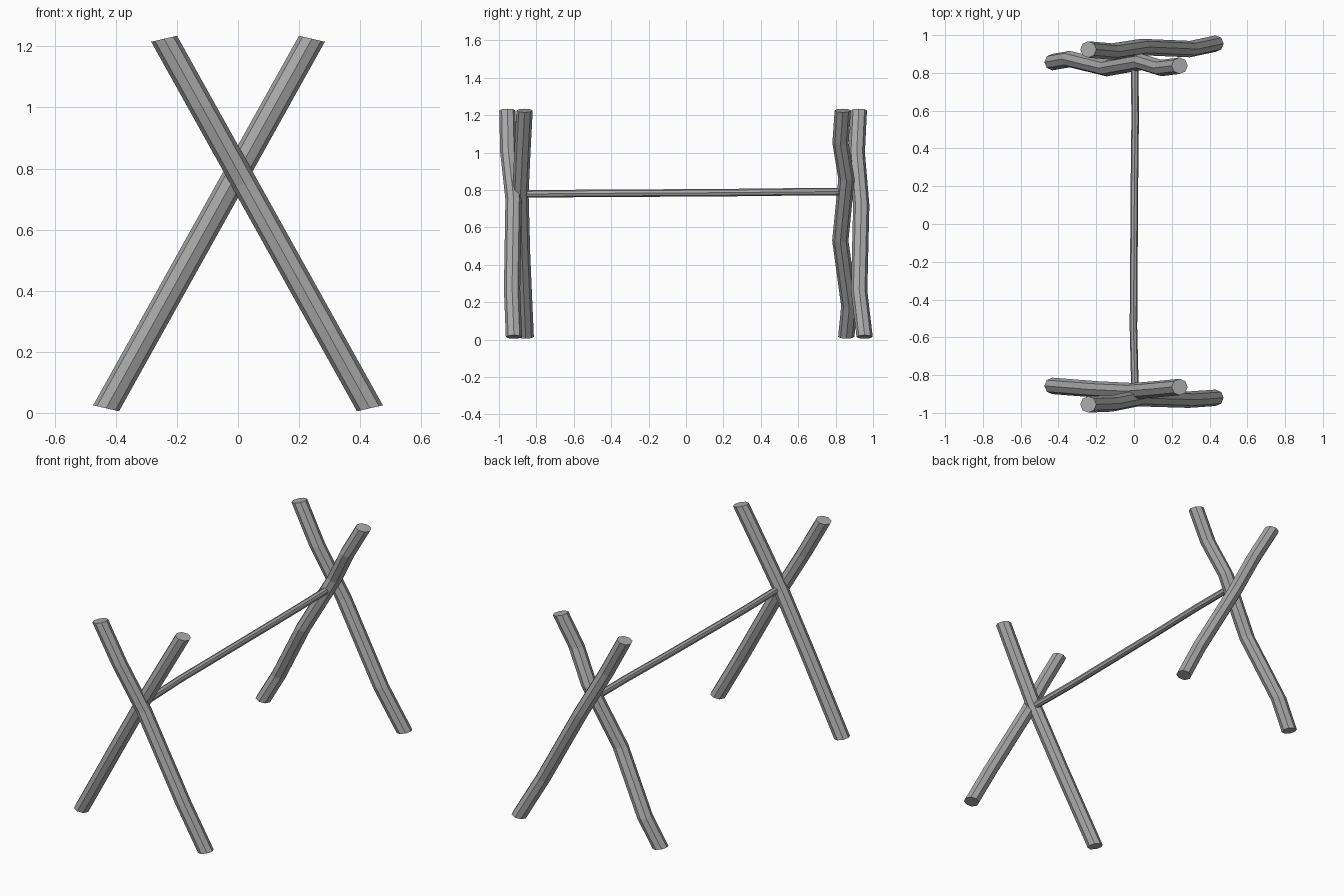
import bpy, bmesh, math
from mathutils import Matrix, Vector

cube = bpy.data.objects.get("Cube")
if cube:
    bpy.data.objects.remove(cube, do_unlink=True)

# one plain grey for the whole frame
grey = bpy.data.materials.new("grey_wood")
grey.use_nodes = True
COLOR = (0.4, 0.4, 0.4, 1)
grey.diffuse_color = COLOR
grey.node_tree.nodes["Principled BSDF"].inputs["Base Color"].default_value = COLOR

SIDES = 8


def pole(name, points, radius, rotation):
    """Crooked pole: identical octagon rings swept through the points."""
    bm = bmesh.new()
    rings = []
    for p in points:
        ring = []
        for i in range(SIDES):
            a = math.tau * i / SIDES
            v = Vector((math.cos(a), math.sin(a), 0)) * radius
            ring.append(bm.verts.new(Vector(p) + rotation @ v))
        rings.append(ring)
    for low, high in zip(rings, rings[1:]):
        for i in range(SIDES):
            j = (i + 1) % SIDES
            bm.faces.new((low[i], low[j], high[j], high[i]))
    bm.faces.new(rings[0][::-1])
    bm.faces.new(rings[-1])
    bmesh.ops.recalc_face_normals(bm, faces=bm.faces)
    mesh = bpy.data.meshes.new(name)
    bm.to_mesh(mesh)
    bm.free()
    mesh.materials.append(grey)
    obj = bpy.data.objects.new(name, mesh)
    bpy.context.collection.objects.link(obj)
    return obj


def leg(name, foot_side, bends):
    """Leaning leg; bends are (height, y) pairs from foot to tip."""
    z0, z1 = bends[0][0], bends[-1][0]
    points = []
    for z, y in bends:
        t = (z - z0) / (z1 - z0)
        points.append((foot_side * (0.432 - 0.674 * t), y, z))
    tilt = Matrix.Rotation(math.radians(-13 * foot_side), 3, 'Y')
    return pole(name, points, 0.0435, tilt)


# crossed legs at the front
leg("front_outer_leg", 1, [(0.015, -0.92), (0.27, -0.93), (0.75, -0.922),
                           (1.0, -0.95), (1.225, -0.955)])
leg("front_inner_leg", -1, [(0.015, -0.857), (0.45, -0.876), (0.78, -0.885),
                            (1.0, -0.875), (1.225, -0.863)])

# crossed legs at the back
leg("back_inner_leg", -1, [(0.015, 0.857), (0.18, 0.873), (0.53, 0.825),
                           (0.86, 0.858), (1.05, 0.826), (1.225, 0.838)])
leg("back_outer_leg", 1, [(0.015, 0.955), (0.26, 0.926), (0.72, 0.937),
                          (1.0, 0.913), (1.225, 0.924)])

# thin rail joining both crossings
pole("cross_rail", [(0.005, -0.87, 0.779), (-0.003, -0.55, 0.782),
                    (0.002, 0.2, 0.786), (0.006, 0.55, 0.79),
                    (0.004, 0.85, 0.792)],
     0.02, Matrix.Rotation(math.radians(-90), 3, 'X'))
